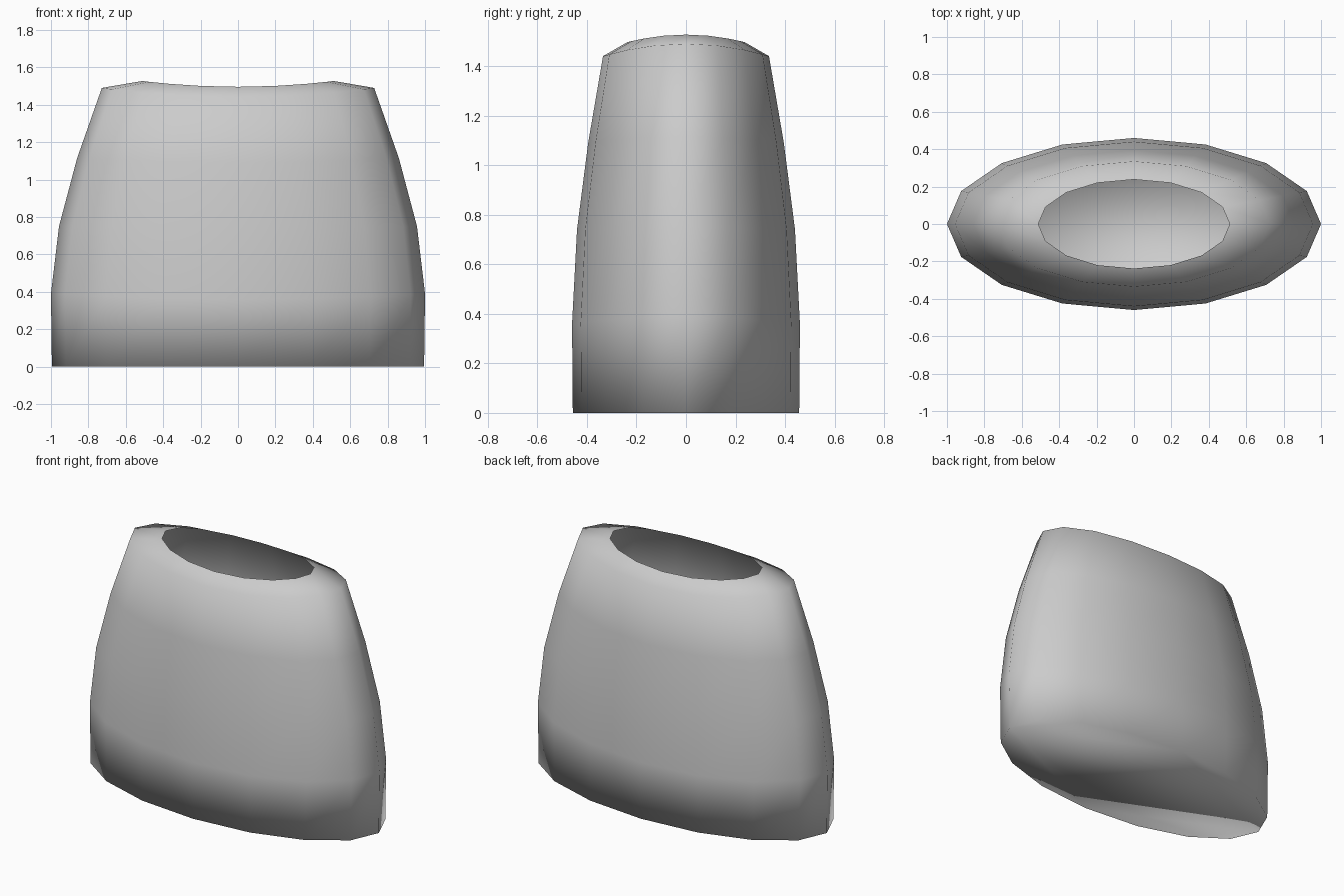
import bpy, bmesh, math

if "Cube" in bpy.data.objects:
    bpy.data.objects.remove(bpy.data.objects["Cube"])

SIDES = 16
# Each ring: half width x, half depth y, height at the x ends, height at the y ends
RINGS = [
    (0.995, 0.457, 0.00, 0.00),
    (1.000, 0.460, 0.39, 0.36),
    (0.957, 0.440, 0.75, 0.74),
    (0.860, 0.395, 1.115, 1.09),
    (0.728, 0.335, 1.49, 1.44),
    (0.512, 0.238, 1.527, 1.496),
]


def add_ring(bm, rx, ry, z_side, z_front):
    """Oval loop whose height swings between its ends and its middle."""
    loop = []
    for i in range(SIDES):
        a = 2 * math.pi * i / SIDES
        c, s = math.cos(a), math.sin(a)
        loop.append(bm.verts.new((rx * c, ry * s, z_side * c * c + z_front * s * s)))
    return loop


# Oval shell: closed base, tapering wall, inward shoulder and open top
bm = bmesh.new()
loops = [add_ring(bm, *r) for r in RINGS]
for low, high in zip(loops, loops[1:]):
    for i in range(SIDES):
        j = (i + 1) % SIDES
        bm.faces.new((low[i], low[j], high[j], high[i]))
bm.faces.new(loops[0][::-1])

for f in bm.faces:
    f.smooth = True

mesh = bpy.data.meshes.new("tapered_oval_shell")
bm.to_mesh(mesh)
bm.free()
bpy.context.collection.objects.link(bpy.data.objects.new("tapered_oval_shell", mesh))
